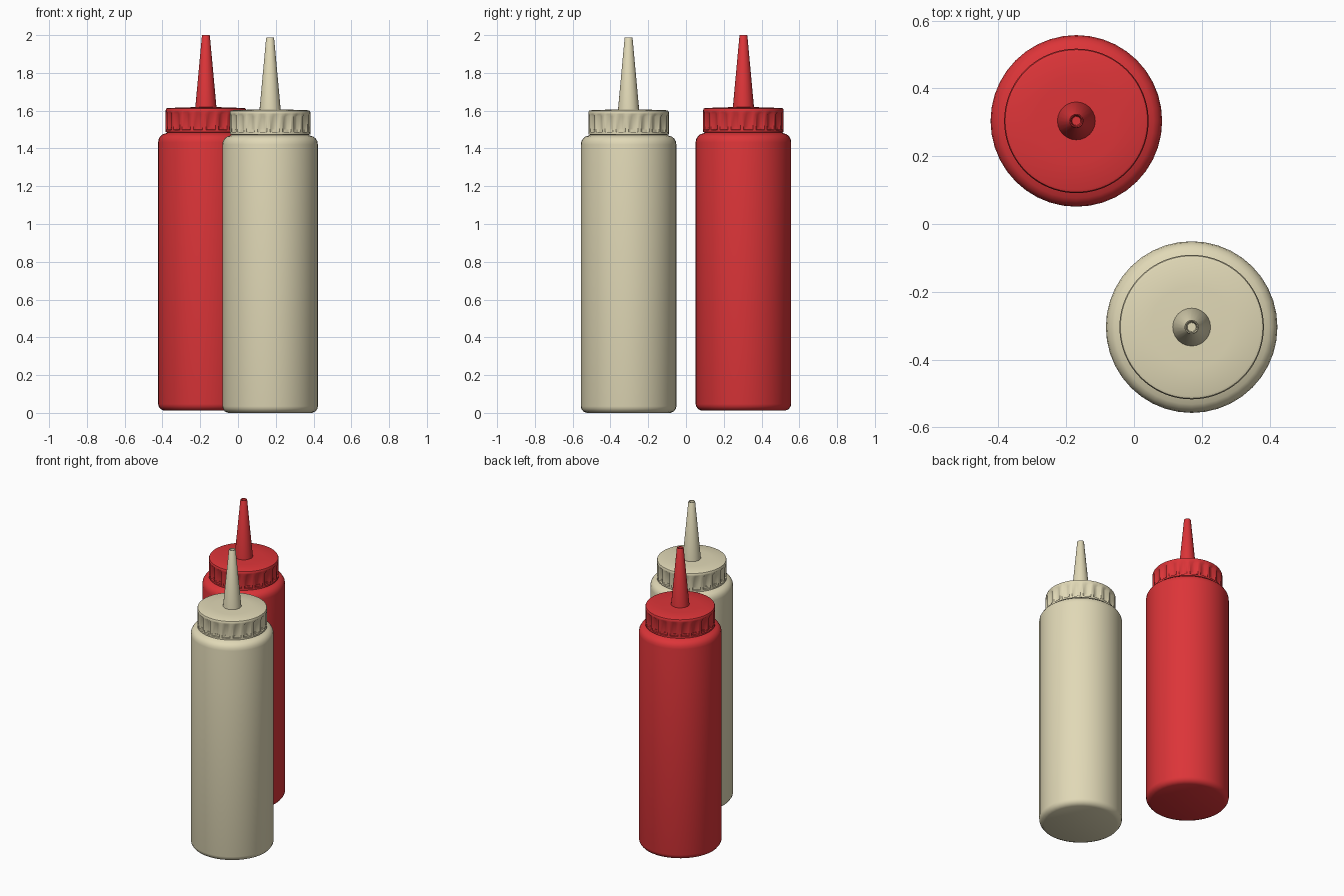
import bpy, bmesh
from math import pi, sin, cos, radians

if "Cube" in bpy.data.objects:
    bpy.data.objects.remove(bpy.data.objects["Cube"])

NOTCHES = 20


def material(name, rgb):
    m = bpy.data.materials.new(name)
    m.diffuse_color = (*rgb, 1)
    m.use_nodes = True
    m.node_tree.nodes["Principled BSDF"].inputs["Base Color"].default_value = m.diffuse_color
    return m


def lathe(name, rings, segs, loc, mat, radius=lambda r, i, k: r):
    """Revolve (r, z) rings; radius() may alter r for ring i and segment k."""
    bm = bmesh.new()
    loops = []
    for i, (r, z) in enumerate(rings):
        loop = []
        for k in range(segs):
            a = 2 * pi * k / segs
            q = radius(r, i, k)
            loop.append(bm.verts.new((q * cos(a), q * sin(a), z)))
        loops.append(loop)
    for lo, hi in zip(loops, loops[1:]):
        for k in range(segs):
            n = (k + 1) % segs
            bm.faces.new((lo[k], lo[n], hi[n], hi[k]))
    bm.faces.new(loops[0][::-1])
    bm.faces.new(loops[-1])
    me = bpy.data.meshes.new(name)
    bm.to_mesh(me)
    bm.free()
    ob = bpy.data.objects.new(name, me)
    bpy.context.collection.objects.link(ob)
    ob.location = loc
    me.materials.append(mat)
    bpy.ops.object.select_all(action='DESELECT')
    ob.select_set(True)
    bpy.context.view_layer.objects.active = ob
    bpy.ops.object.shade_smooth_by_angle(angle=radians(40))
    return ob


# Bottle body: chamfered foot, straight wall, rounded shoulder, short neck
BODY = [(0.222, 0), (0.240, 0.008), (0.250, 0.022), (0.253, 0.035),
        (0.253, 1.42), (0.250, 1.438), (0.241, 1.453), (0.228, 1.463),
        (0.212, 1.468), (0.204, 1.472), (0.204, 1.5)]

# Screw cap: rings 2 and 3 carry the grip notches
CAP = [(0.204, 1.472), (0.213, 1.475), (0.213, 1.486), (0.213, 1.488),
       (0.213, 1.568), (0.213, 1.582), (0.213, 1.591), (0.210, 1.599),
       (0.203, 1.602), (0.12, 1.605), (0.05, 1.607)]

# Nozzle: long cone with a hollow tip
NOZZLE = [(0.057, 1.595), (0.021, 1.985), (0.019, 1.988),
          (0.016, 1.986), (0.013, 1.93)]


def notch(r, i, k):
    deep = k % 4 in (1, 2)
    return r - 0.013 if deep and i in (3, 4) else r


def bottle(label, x, y, z, mat):
    loc = (x, y, z)
    lathe(label + "_bottle_body", BODY, 40, loc, mat)
    lathe(label + "_screw_cap", CAP, NOTCHES * 4, loc, mat, notch)
    lathe(label + "_nozzle", NOZZLE, 24, loc, mat)


bottle("red", -0.17, 0.304, 0.012, material("red_plastic", (0.72, 0.035, 0.04)))
bottle("cream", 0.17, -0.304, 0, material("cream_plastic", (0.75, 0.69, 0.47)))
